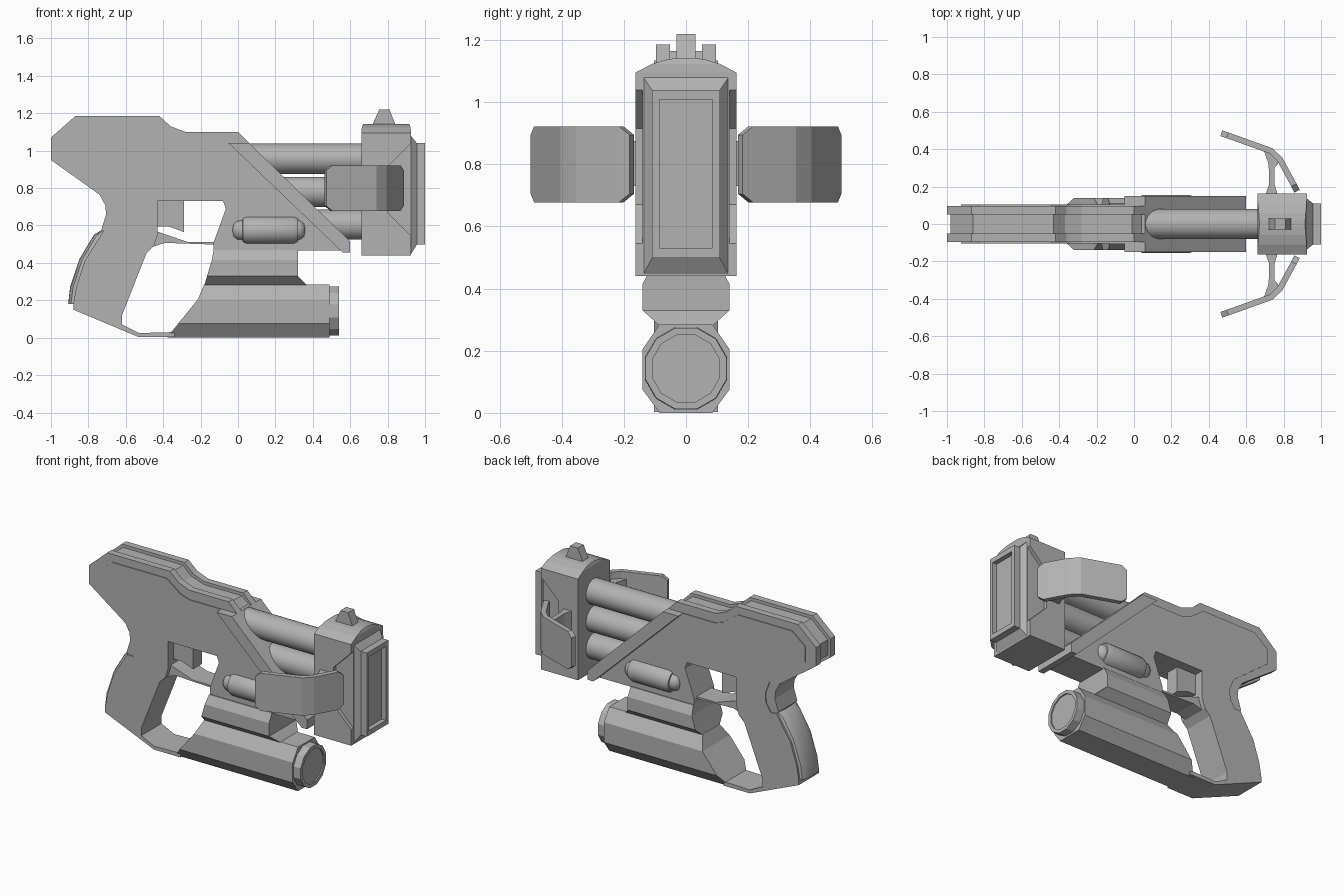
import bpy, bmesh, math

if "Cube" in bpy.data.objects:
    bpy.data.objects.remove(bpy.data.objects["Cube"])

# One dark grey for the whole model
grey = bpy.data.materials.new("dark_grey")
grey.diffuse_color = (.45, .45, .45, 1)
grey.use_nodes = True
grey.node_tree.nodes["Principled BSDF"].inputs["Base Color"].default_value = grey.diffuse_color


def finish(name, bm, smooth=False):
    bmesh.ops.recalc_face_normals(bm, faces=bm.faces)
    me = bpy.data.meshes.new(name)
    bm.to_mesh(me)
    bm.free()
    me.materials.append(grey)
    ob = bpy.data.objects.new(name, me)
    bpy.context.collection.objects.link(ob)
    if smooth:
        bpy.context.view_layer.objects.active = ob
        ob.select_set(True)
        bpy.ops.object.shade_smooth_by_angle(angle=math.radians(35))
        ob.select_set(False)
    return ob


def loft(name, rings, smooth=False, strip_caps=False):
    """Skin a list of equal-length point rings and cap the ends."""
    bm = bmesh.new()
    vs = [[bm.verts.new(p) for p in r] for r in rings]
    n = len(vs[0])
    for a, b in zip(vs, vs[1:]):
        for i in range(n):
            j = (i + 1) % n
            bm.faces.new((a[i], a[j], b[j], b[i]))
    for cap in (vs[0], vs[-1]):
        if strip_caps:  # mirrored section: one quad per height step
            for i in range(n // 2 - 1):
                bm.faces.new((cap[i], cap[i + 1], cap[n - 2 - i], cap[n - 1 - i]))
        else:
            bm.faces.new(cap)
    return finish(name, bm, smooth)


def slab(name, pts, y0, y1):
    """Side profile (x, z) extruded along y."""
    return loft(name, [[(x, y, z) for x, z in pts] for y in (y0, y1)])


def both(name, pts, y0, y1):
    for side, s in (("right", -1), ("left", 1)):
        slab(f"{name}_{side}", pts, s * y0, s * y1)


def bar(name, half):
    """Mirrored cross-section along x; entries are (y, z, x_start, x_end)."""
    full = half + [(-y, z, a, b) for y, z, a, b in reversed(half)]
    return loft(name, [[(a, y, z) for y, z, a, b in full],
                       [(b, y, z) for y, z, a, b in full]], strip_caps=True)


def lathe(name, profile, y, z, n, smooth=False):
    """Profile (x, radius) turned around an x axis at (y, z)."""
    rings = [[(x, y + r * math.sin((i + .5) * math.tau / n),
               z + r * math.cos((i + .5) * math.tau / n)) for i in range(n)]
             for x, r in profile]
    return loft(name, rings, smooth)


# Body and grip: two outer plates with a recessed core between them
top = [(-1, .95), (-1, 1.07), (-.87, 1.185), (-.42, 1.185), (-.36, 1.13),
       (-.28, 1.10), (0, 1.10), (.06, 1.04)]
top_in = [(-.98, .96), (-.98, 1.06), (-.86, 1.165), (-.43, 1.165), (-.37, 1.11),
          (-.28, 1.08), (-.01, 1.08), (.04, 1.04)]
rest = [(.56, .53), (.55, .465), (-.13, .465), (-.13, .51), (-.065, .69), (-.08, .73),
        (-.43, .73), (-.43, .55), (-.45, .49), (-.49, .45), (-.62, .12), (-.62, .07),
        (-.53, .025), (-.34, .03), (-.34, .003), (-.53, .003), (-.88, .15), (-.88, .18),
        (-.865, .27), (-.82, .41), (-.72, .57), (-.73, .58), (-.705, .66), (-.71, .71),
        (-.74, .765)]
both("body_plate", top + rest, .052, .097)
slab("body_core", top_in + rest, -.053, .053)

# Raised side panels, running down into the grip
panel = [(-.925, .96), (-.925, 1.06), (-.83, 1.135), (-.44, 1.135), (-.34, 1.06),
         (-.28, 1.04), (-.03, 1.04)] + rest[1:21] + [
         (-.68, .565), (-.645, .62), (-.64, .68), (-.67, .76)]
both("side_panel", panel, .09, .103)

# Rounded grip back pad
inner = [(-.71, .55), (-.8, .38), (-.86, .18)]
edge = [(-.875, .18), (-.86, .27), (-.815, .41), (-.74, .54), (-.71, .57)]
outer = [(-.908, .18), (-.898, .27), (-.848, .42), (-.77, .55), (-.73, .575)]
rings = []
for k in range(9):
    a = math.pi * k / 8
    f = math.sin(a) ** .6 if 0 < k < 8 else 0
    mix = [(p + (r - p) * f, q + (t - q) * f) for (p, q), (r, t) in zip(edge, outer)]
    rings.append([(x, -.092 * math.cos(a), z) for x, z in mix + inner])
loft("grip_pad", rings, True)

# Trigger and guard
slab("trigger", [(-.435, .74), (-.29, .74), (-.29, .565), (-.37, .595), (-.435, .595)],
     -.045, .045)
slab("trigger_guard", [(-.46, .57), (-.43, .567), (-.27, .512), (-.1, .512),
                       (-.1, .497), (-.39, .507), (-.46, .485)], -.075, .075)

# Slanted front rail, full width
slab("front_rail", [(-.05, 1.04), (.06, 1.04), (.6, .515), (.6, .455), (.56, .455)],
     -.15, .15)

# Three barrels
for i, z in enumerate((.957, .78, .605)):
    lathe(f"barrel_{i + 1}", [(.02 + .17 * i, .081), (.68, .081)], 0, z, 32, True)

# Side capsules
for side, s in (("right", -1), ("left", 1)):
    lathe(f"capsule_{side}",
          [(-.03, .02), (-.022, .042), (-.005, .054), (.025, .057), (.026, .066), (.045, .075),
           (.3, .075), (.32, .066), (.321, .057), (.335, .054), (.352, .042), (.36, .02)],
          s * .08, .575, 24, True)

# Lower tube, its neck and end cap
bar("lower_tube", [(.085, 0, -.38, .49), (.14, .075, -.32, .49),
                   (.14, .205, -.215, .49), (.085, .285, -.18, .49)])
bar("tube_neck", [(.085, .28, -.18, .37), (.14, .33, -.165, .32),
                  (.14, .415, -.14, .32), (.11, .47, -.13, .32)])
lathe("tube_cap", [(.48, .137), (.54, .135), (.54, .112), (.532, .112)], 0, .143, 12)

# Muzzle head: core, notched cheeks and rounded cap
slab("head_core", [(.66, .44), (.925, .44), (.925, 1.09), (.66, 1.09)], -.14, .14)
cheek = [(.66, .44), (.925, .44), (.925, .545), (.80, .67), (.80, .915),
         (.925, 1.04), (.925, 1.08), (.66, 1.08)]
both("head_cheek", cheek, .135, .163)
bar("head_cap", [(.163, 1.08, .66, .925), (.163, 1.095, .66, .925),
                 (.11, 1.123, .662, .923), (.06, 1.138, .667, .918), (.02, 1.143, .67, .915)])


# Front plate: chamfer, frame and recessed window
def rect(x, y, z0, z1):
    return [(x, -y, z0), (x, y, z0), (x, y, z1), (x, -y, z1)]


loft("muzzle_frame", [rect(.92, .14, .44, 1.085), rect(.957, .11, .498, 1.04),
                      rect(1, .11, .498, 1.04), rect(1, .085, .53, 1.008),
                      rect(.97, .085, .53, 1.008)])

# Sight
slab("sight", [(.715, 1.13), (.755, 1.22), (.81, 1.22), (.845, 1.13)], -.03, .03)

# Side wings (x, y, half height along the bent panel) and their struts
path = [(.467, .485, .095), (.50, .474, .122), (.735, .39, .122), (.78, .345, .122),
        (.855, .208, .122), (.872, .175, .095)]
strut = [(.70, .15), (.77, .15), (.752, .21), (.752, .30), (.79, .35), (.735, .39),
         (.695, .39), (.72, .32), (.722, .21)]
for side, s in (("right", -1), ("left", 1)):
    rings = []
    for i, (x, y, h) in enumerate(path):
        a, b = path[max(i - 1, 0)], path[min(i + 1, len(path) - 1)]
        dx, dy = b[0] - a[0], b[1] - a[1]
        k = .016 / math.hypot(dx, dy)
        p, q = (x - dy * k, y + dx * k), (x + dy * k, y - dx * k)
        rings.append([(p[0], s * p[1], .8 - h), (p[0], s * p[1], .8 + h),
                      (q[0], s * q[1], .8 + h), (q[0], s * q[1], .8 - h)])
    loft(f"wing_{side}", rings)
    loft(f"wing_strut_{side}", [[(x, s * y, z) for x, y in strut] for z in (.73, .875)])
